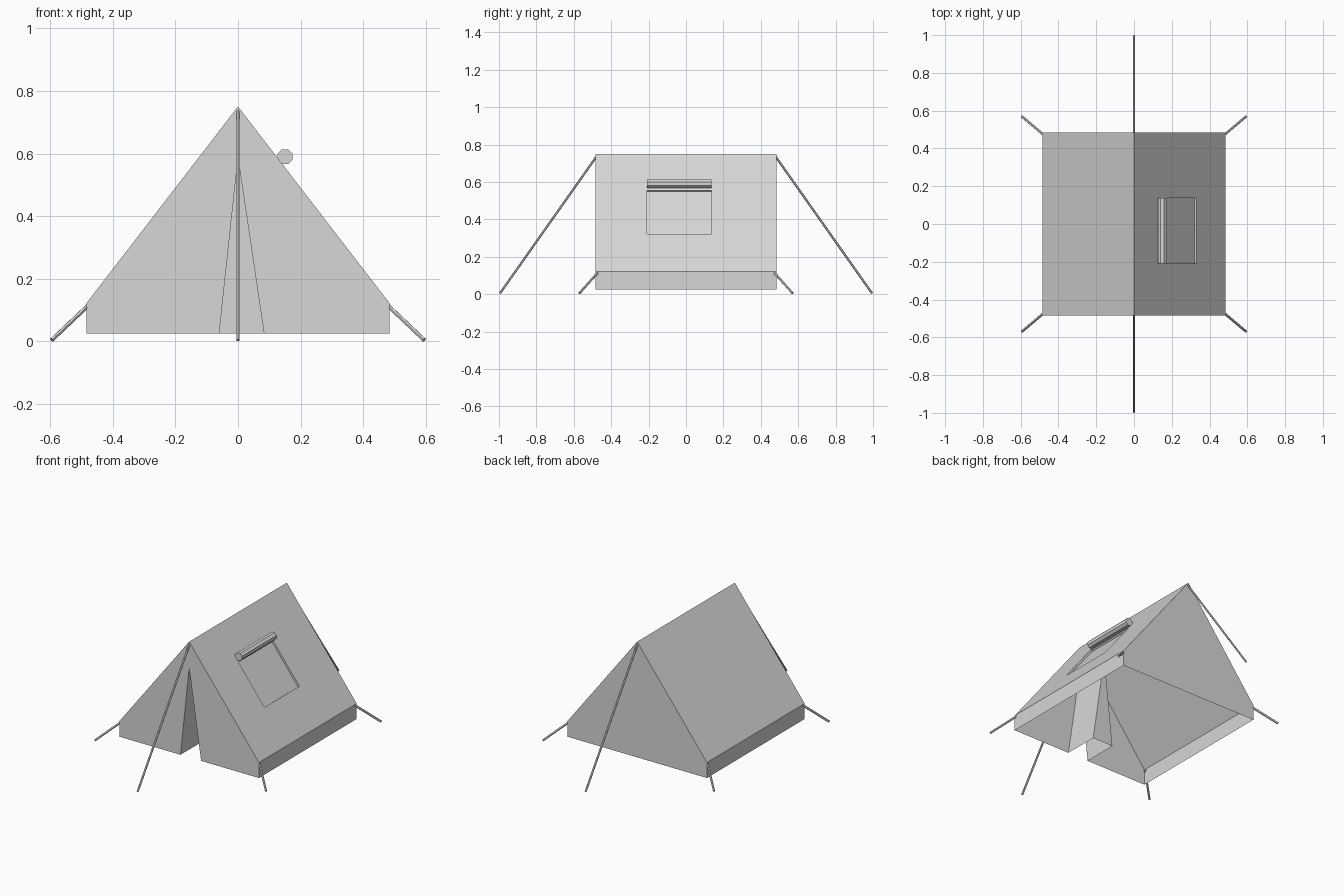
import bpy, bmesh, math
from mathutils import Vector

cube = bpy.data.objects.get("Cube")
if cube:
    bpy.data.objects.remove(cube)

# One canvas colour
canvas = bpy.data.materials.new("light grey canvas")
canvas.use_nodes = True
grey = (0.68, 0.68, 0.68, 1)
canvas.diffuse_color = grey
canvas.node_tree.nodes["Principled BSDF"].inputs["Base Color"].default_value = grey

HALF = 0.484                              # half width and half length
BASE, EAVE, RIDGE = 0.025, 0.122, 0.75    # heights
DOOR_TOP, DOOR_DEPTH = 0.585, 0.22
DOOR_LEFT, DOOR_RIGHT = -0.06, 0.083
WINDOW_X, WINDOW_Y, WINDOW_DEPTH = (0.15, 0.33), (-0.208, 0.137), 0.012


def finish(bm, name):
    mesh = bpy.data.meshes.new(name)
    bm.to_mesh(mesh)
    bm.free()
    mesh.materials.append(canvas)
    obj = bpy.data.objects.new(name, mesh)
    bpy.context.collection.objects.link(obj)
    return obj


def face(bm, *points):
    return bm.faces.new([bm.verts.new(p) for p in points])


def rod(name, start, end, radius, sides, turn=0.0):
    start, end = Vector(start), Vector(end)
    axis = end - start
    bpy.ops.mesh.primitive_cylinder_add(
        vertices=sides, radius=radius, depth=axis.length, location=(start + end) / 2)
    obj = bpy.context.object
    obj.name = name
    spin = Vector((0, 0, 1)).rotation_difference(axis).to_matrix()
    obj.rotation_euler = spin.to_euler()
    obj.data.materials.append(canvas)
    if turn:
        for v in obj.data.vertices:
            x, y, z = v.co
            c, s = math.cos(turn), math.sin(turn)
            v.co = (c * x - s * y, s * x + c * y, z)
    return obj


# Side walls and roof slopes, single sheets
bm = bmesh.new()
for s in (1, -1):
    face(bm, (s * HALF, -s * HALF, BASE), (s * HALF, s * HALF, BASE),
         (s * HALF, s * HALF, EAVE), (s * HALF, -s * HALF, EAVE))
    face(bm, (s * HALF, -s * HALF, EAVE), (s * HALF, s * HALF, EAVE),
         (0, s * HALF, RIDGE), (0, -s * HALF, RIDGE))

# Shallow window recess cut into the left slope
bm.normal_update()
slope = [f for f in bm.faces if f.normal.x > 0.1 and f.normal.z > 0.1]
cuts = [((x, 0, 0), (1, 0, 0)) for x in WINDOW_X] + [((0, y, 0), (0, 1, 0)) for y in WINDOW_Y]
for point, normal in cuts:
    slope = [f for f in bm.faces if f.normal.x > 0.1 and f.normal.z > 0.1]
    geom = slope + list({e for f in slope for e in f.edges}) + list({v for f in slope for v in f.verts})
    bmesh.ops.bisect_plane(bm, geom=geom, plane_co=point, plane_no=normal)
    bm.normal_update()
for f in list(bm.faces):
    c = f.calc_center_median()
    if f.normal.z > 0.1 and WINDOW_X[0] < c.x < WINDOW_X[1] and WINDOW_Y[0] < c.y < WINDOW_Y[1]:
        inward = -f.normal * WINDOW_DEPTH
        panel = bmesh.ops.extrude_discrete_faces(bm, faces=[f])["faces"][0]
        bmesh.ops.translate(bm, vec=inward, verts=panel.verts[:])
        break
finish(bm, "side_walls_and_roof")

# Back wall
bm = bmesh.new()
face(bm, (HALF, HALF, BASE), (-HALF, HALF, BASE), (-HALF, HALF, EAVE),
     (0, HALF, RIDGE), (HALF, HALF, EAVE))
finish(bm, "back_wall")

# Front wall in two halves
bm = bmesh.new()
face(bm, (-HALF, -HALF, BASE), (DOOR_LEFT, -HALF, BASE), (0, -HALF, DOOR_TOP),
     (0, -HALF, RIDGE), (-HALF, -HALF, EAVE))
face(bm, (DOOR_RIGHT, -HALF, BASE), (HALF, -HALF, BASE), (HALF, -HALF, EAVE),
     (0, -HALF, RIDGE), (0, -HALF, DOOR_TOP))
finish(bm, "front_wall")

# Door recess: two sides running inward and a panel behind them
bm = bmesh.new()
inner = -HALF + DOOR_DEPTH
face(bm, (DOOR_LEFT, -HALF, BASE), (DOOR_LEFT, inner, BASE),
     (0, inner, DOOR_TOP), (0, -HALF, DOOR_TOP))
face(bm, (DOOR_RIGHT, inner, BASE), (DOOR_RIGHT, -HALF, BASE),
     (0, -HALF, DOOR_TOP), (0, inner, DOOR_TOP))
face(bm, (DOOR_LEFT, inner, BASE), (DOOR_RIGHT, inner, BASE), (0, inner, DOOR_TOP))
finish(bm, "door_recess")

# Rolled-up window cover
rod("window_roll", (0.15, WINDOW_Y[0], 0.59), (0.15, WINDOW_Y[1], 0.59), 0.0255, 8, math.pi / 8)

# Ridge ropes and corner ropes
for s, end in ((-1, "front"), (1, "back")):
    rod(end + "_ridge_rope", (0, s * 0.478, 0.737), (0, s * 0.995, 0.004), 0.006, 6)
    for t, side in ((1, "left"), (-1, "right")):
        rod(end + "_" + side + "_corner_rope", (t * 0.478, s * 0.472, 0.115),
            (t * 0.594, s * 0.57, 0.005), 0.007, 6)
